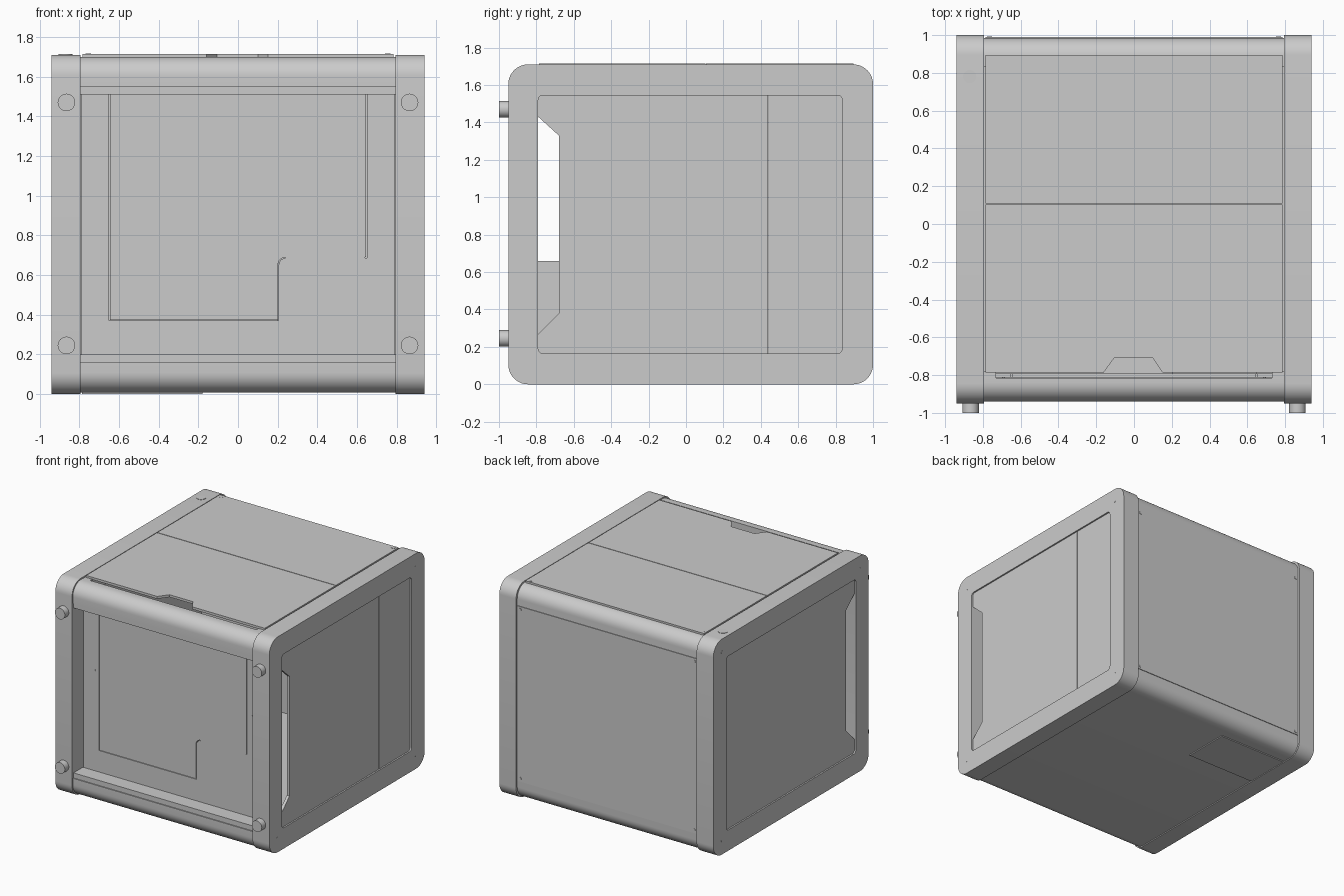
import bpy, bmesh, math

cube = bpy.data.objects.get("Cube")
if cube:
    bpy.data.objects.remove(cube)

grey = bpy.data.materials.new("light_grey")
grey.use_nodes = True
COLOUR = (0.6, 0.6, 0.6, 1)
grey.diffuse_color = COLOUR
grey.node_tree.nodes["Principled BSDF"].inputs["Base Color"].default_value = COLOUR
parts = []


def place(axis, p, d):
    """Put a flat point at depth d along the given axis."""
    return {"x": (d, p[0], p[1]), "y": (p[0], d, p[1]), "z": (p[0], p[1], d)}[axis]


def finish(name, bm):
    bmesh.ops.recalc_face_normals(bm, faces=bm.faces)
    mesh = bpy.data.meshes.new(name)
    bm.to_mesh(mesh)
    bm.free()
    mesh.materials.append(grey)
    obj = bpy.data.objects.new(name, mesh)
    bpy.context.collection.objects.link(obj)
    parts.append(obj)


def prism(name, pts, axis, a, b):
    """Extrude an outline along an axis."""
    bm = bmesh.new()
    lo = [bm.verts.new(place(axis, p, a)) for p in pts]
    hi = [bm.verts.new(place(axis, p, b)) for p in pts]
    bm.faces.new(lo)
    bm.faces.new(hi)
    for i in range(len(pts)):
        j = (i + 1) % len(pts)
        bm.faces.new((lo[i], lo[j], hi[j], hi[i]))
    finish(name, bm)


def ring(name, outer, inner, axis, a, b):
    """Extrude the band between two outlines of equal point count."""
    bm = bmesh.new()
    loops = [[bm.verts.new(place(axis, p, d)) for p in pts]
             for pts, d in ((outer, a), (outer, b), (inner, b), (inner, a))]
    for k in range(4):
        u, v = loops[k], loops[(k + 1) % 4]
        for i in range(len(u)):
            j = (i + 1) % len(u)
            bm.faces.new((u[i], u[j], v[j], v[i]))
    finish(name, bm)


def rect(a0, a1, b0, b1):
    return [(a0, b0), (a1, b0), (a1, b1), (a0, b1)]


def arc(cx, cy, r, start, end, n=10):
    return [(cx + r * math.cos(math.radians(start + (end - start) * i / n)),
             cy + r * math.sin(math.radians(start + (end - start) * i / n)))
            for i in range(n + 1)]


def corners(a0, a1, b0, b1, r):
    """Four corner arcs: top-left, bottom-left, bottom-right, top-right."""
    return [arc(a0 + r, b1 - r, r, 90, 180), arc(a0 + r, b0 + r, r, 180, 270),
            arc(a1 - r, b0 + r, r, 270, 360), arc(a1 - r, b1 - r, r, 0, 90)]


def disc(name, c, r, axis, a, b, n=24):
    prism(name, arc(c[0], c[1], r, 0, 360 - 360 / n, n - 1), axis, a, b)


# Middle shell: front top rail, then the bottom and back in one piece
TOP, SHELL = 1.71, 0.793
tl, bl, br, tr = corners(-0.94, 0.985, 0.008, 1.7, 0.1)
prism("front_top_rail",
      [(-0.814, 1.7)] + tl + [(-0.94, 1.55), (-0.932, 1.55), (-0.932, 1.51), (-0.814, 1.51)],
      "x", -SHELL, SHELL)
prism("bottom_and_back_shell",
      [(-0.814, 0.2), (-0.932, 0.2), (-0.932, 0.16), (-0.94, 0.16)] + bl + br + tr
      + [(0.835, 1.7), (0.835, 0.165), (-0.814, 0.165)], "x", -SHELL, SHELL)

# Side frames, side panels with grip openings, feet and screws
outer = sum(corners(-0.95, 1.0, 0, TOP, 0.105), [])
inner = sum(corners(-0.79, 0.835, 0.165, 1.545, 0.025), [])
grip = [(-0.79, 0.165), (0.438, 0.165), (0.438, 1.545), (-0.79, 1.545),
        (-0.79, 1.43), (-0.68, 1.33), (-0.68, 0.38), (-0.79, 0.27)]
for side, s in (("left", 1), ("right", -1)):
    ring(side + "_side_frame", outer, inner, "x", s * SHELL, s * 0.94)
    prism(side + "_side_panel", grip, "x", s * 0.905, s * 0.928)
    prism(side + "_rear_side_panel", rect(0.441, 0.835, 0.165, 1.545),
          "x", s * 0.905, s * 0.928)
    for y in (-0.85, 0.89):
        for z in (0.11, 1.605):
            disc(side + "_frame_screw", (y, z), 0.012, "x", s * 0.93, s * 0.941, 12)
    for z in (0.245, 1.47):
        disc(side + "_foot", (s * 0.865, z), 0.044, "y", -0.94, -1.0, 32)
    for z in (0.185, 1.525):
        disc(side + "_back_screw", (s * 0.765, z), 0.012, "y", 0.98, 0.993, 12)
    disc(side + "_lid_screw", (s * 0.755, 0.87), 0.015, "z", 1.7, 1.716, 16)
    disc(side + "_door_pin", (s * 0.69, 1.0), 0.008, "y", -0.8, -0.816, 12)
    prism(side + "_slot_end", rect(s * 0.73, s * SHELL, -0.82, -0.78), "z", 1.55, 1.698)

# Recessed front panel with the door gap cut into its outline
G, EDGE = 0.004, 1.54
gap_left = ([(-0.65, EDGE), (-0.65, 0.37), (0.205, 0.37)]
            + arc(0.24, 0.65, 0.035, 180, 90, 6))
gap_back = (arc(0.24, 0.65, 0.035 + G, 90, 180, 6)
            + [(0.205 - G, 0.37 + G), (-0.65 + G, 0.37 + G), (-0.65 + G, EDGE)])
gap_right = [(0.65 - G, EDGE), (0.65 - G, 0.69), (0.64, 0.69),
             (0.64, 0.686), (0.65, 0.686), (0.65, EDGE)]
prism("front_panel",
      [(-0.79, 0.17), (-0.79, EDGE)] + gap_left + gap_back + gap_right
      + [(0.79, EDGE), (0.79, 0.17)], "y", -0.792, -0.813)

# Control housing inside, behind the lower front
prism("control_housing", rect(0.2, 0.65, -0.8, -0.6), "z", 0.16, 0.66)

# Lid in two leaves, the front one with a finger notch
prism("front_lid",
      [(-0.785, -0.785), (-0.16, -0.785), (-0.105, -0.71), (0.1, -0.71),
       (0.15, -0.785), (0.785, -0.785), (0.785, 0.103), (-0.785, 0.103)],
      "z", 1.695, 1.714)
prism("rear_lid", rect(-0.785, 0.785, 0.108, 0.895), "z", 1.695, 1.714)

# Back panel, bottom cover and top button
prism("back_panel", rect(-0.787, 0.787, 0.16, 1.55), "y", 0.97, 0.99)
prism("bottom_cover", rect(-0.787, -0.18, 0.44, 0.82), "z", 0, 0.02)
disc("top_button", (-0.87, 0.78), 0.035, "z", 1.7, 1.713, 32)

# Smooth shading with sharp edges kept
bpy.ops.object.select_all(action="DESELECT")
for obj in parts:
    obj.select_set(True)
bpy.context.view_layer.objects.active = parts[0]
bpy.ops.object.shade_smooth_by_angle(angle=math.radians(30))
